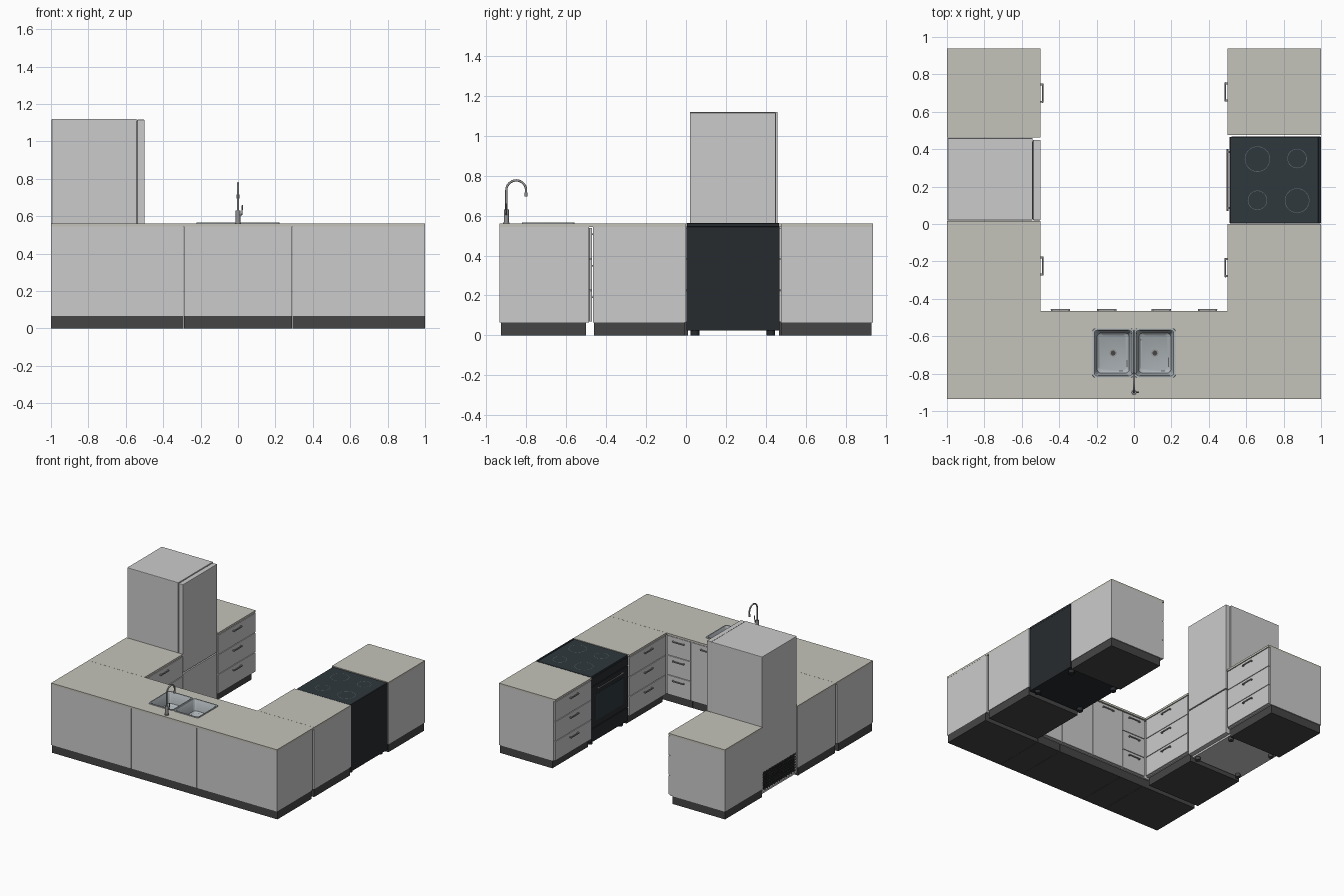
import bpy, bmesh, math

if "Cube" in bpy.data.objects:
    bpy.data.objects.remove(bpy.data.objects["Cube"])


def material(name, r, g, b):
    m = bpy.data.materials.new(name)
    m.diffuse_color = (r, g, b, 1)
    m.use_nodes = True
    m.node_tree.nodes["Principled BSDF"].inputs["Base Color"].default_value = m.diffuse_color
    return m


STONE = material("stone", 0.56, 0.55, 0.49)
KICK = material("kick", 0.06, 0.06, 0.06)
BLACK = material("black", 0.02, 0.024, 0.028)
GLASS = material("glass", 0.028, 0.04, 0.048)
RING = material("ring", 0.12, 0.14, 0.15)
STEEL = material("steel", 0.42, 0.46, 0.48)
METAL = material("metal", 0.3, 0.3, 0.3)


def finish(name, bm, mat=None, bevel=0, smooth=False):
    bmesh.ops.recalc_face_normals(bm, faces=bm.faces)
    me = bpy.data.meshes.new(name)
    bm.to_mesh(me)
    bm.free()
    ob = bpy.data.objects.new(name, me)
    bpy.context.collection.objects.link(ob)
    if mat:
        me.materials.append(mat)
    if bevel:
        mod = ob.modifiers.new("bevel", "BEVEL")
        mod.width, mod.segments = bevel, 2
    if smooth:
        bpy.ops.object.select_all(action='DESELECT')
        ob.select_set(True)
        bpy.context.view_layer.objects.active = ob
        bpy.ops.object.shade_smooth_by_angle(angle=math.radians(35))
    return ob


def box(name, xs, ys, zs, mat=None, bevel=0):
    bm = bmesh.new()
    bmesh.ops.create_cube(bm, size=1)
    for v in bm.verts:
        for i, (a, b) in enumerate((xs, ys, zs)):
            v.co[i] = (a + b) / 2 + v.co[i] * abs(b - a)
    return finish(name, bm, mat, bevel)


def cyl(name, x, y, z0, z1, r, mat=None, r2=None):
    bm = bmesh.new()
    bmesh.ops.create_cone(bm, cap_ends=True, segments=20, radius1=r,
                          radius2=r if r2 is None else r2, depth=z1 - z0)
    bmesh.ops.translate(bm, verts=bm.verts, vec=(x, y, (z0 + z1) / 2))
    return finish(name, bm, mat, smooth=True)


def tube(name, pts, r, mat):
    cu = bpy.data.curves.new(name, "CURVE")
    cu.dimensions = "3D"
    cu.bevel_depth, cu.bevel_resolution, cu.use_fill_caps = r, 3, True
    sp = cu.splines.new("POLY")
    sp.points.add(len(pts) - 1)
    for p, c in zip(sp.points, pts):
        p.co = (*c, 1)
    sp.use_smooth = True
    cu.materials.append(mat)
    ob = bpy.data.objects.new(name, cu)
    bpy.context.collection.objects.link(ob)
    return ob


def front(name, side, a, b, z0, z1):
    """Door or drawer front with a bar handle; side 0 = sink run, -1 / 1 = wings."""
    def place(n, u, d, z, mat, bev):
        # u runs along the front, d is the depth out of the carcass
        if side == 0:
            return box(n, u, (-0.485 + d[0], -0.485 + d[1]), z, mat, bev)
        return box(n, (side * (0.515 - d[0]), side * (0.515 - d[1])), u, z, mat, bev)
    g = 0.002
    place(name, (a + g, b - g), (0, 0.014), (z0 + g, z1 - g), None, 0.0015)
    c, hz = (a + b) / 2, z1 - 0.035
    place(name + "_handle", (c - 0.052, c + 0.052), (0.023, 0.03), (hz - 0.005, hz + 0.005), METAL, 0.002)
    for s in (-1, 1):
        place(name + "_handle_post", (c + s * 0.046 - 0.005, c + s * 0.046 + 0.005),
              (0.013, 0.024), (hz - 0.004, hz + 0.004), METAL, 0)


def drawers(name, side, a, b):
    h = (0.541 - 0.068) / 3
    for i in range(3):
        front(name, side, a, b, 0.068 + i * h, 0.068 + (i + 1) * h)


Z0, ZB, ZT = 0.065, 0.544, 0.56

# Sink run: five carcasses, plinths, one worktop
edges = [-1, -0.5, -0.29, 0.29, 0.5, 1]
for a, b in zip(edges, edges[1:]):
    body = box("base_cabinet", (a + 0.0008, b - 0.0008), (-0.935, -0.485), (Z0, ZB))
    box("plinth", (a + 0.0008, b - 0.0008), (-0.928, -0.5), (0, Z0), KICK)
    if a == -0.29:
        sink_cabinet = body
worktop = box("sink_worktop", (-1, 1), (-0.935, -0.466), (ZB, ZT), STONE)
cutter = box("sink_cutter", (-0.21, 0.21), (-0.811, -0.569), (0.45, 0.6))
cutter.hide_render = True
cutter.display_type = "WIRE"
for ob in (worktop, sink_cabinet):
    m = ob.modifiers.new("sink_hole", "BOOLEAN")
    m.operation, m.object, m.solver = "DIFFERENCE", cutter, "EXACT"
drawers("left_sink_drawer", 0, -0.497, -0.29)
drawers("right_sink_drawer", 0, 0.29, 0.497)
front("sink_door", 0, -0.29, 0, 0.068, 0.541)
front("sink_door", 0, 0, 0.29, 0.068, 0.541)

# Wing cabinets: three drawers facing the middle
for s, a, b in ((-1, -0.465, 0.016), (-1, 0.462, 0.937), (1, -0.465, -0.001), (1, 0.475, 0.937)):
    box("wing_cabinet", (s * 0.515, s), (a, b), (Z0, ZB))
    box("wing_plinth", (s * 0.532, s * 0.997), (a + 0.003, b - 0.007), (0, Z0), KICK)
    box("wing_worktop", (s * 0.5, s), (a, b), (ZB, ZT), STONE)
    drawers("wing_drawer", s, a, b)


# Double sink: lofted rounded rectangles
def ring(bm, cx, cy, hx, hy, r, z):
    vs = []
    for k, (sx, sy) in enumerate(((1, 1), (-1, 1), (-1, -1), (1, -1))):
        for j in range(5):
            t = math.pi / 2 * (k + j / 4)
            vs.append(bm.verts.new((cx + sx * (hx - r) + r * math.cos(t),
                                    cy + sy * (hy - r) + r * math.sin(t), z)))
    return vs


for s in (-1, 1):
    bm = bmesh.new()
    cx, cy = s * 0.1115, -0.69
    prof = [(0.111, 0.132, 0.018, 0.559), (0.110, 0.131, 0.018, 0.565), (0.101, 0.122, 0.016, 0.565),
            (0.097, 0.118, 0.016, 0.560), (0.086, 0.107, 0.022, 0.480), (0.074, 0.095, 0.022, 0.470)]
    loops = [ring(bm, cx, cy, *p) for p in prof]
    for l0, l1 in zip(loops, loops[1:]):
        for i in range(len(l0)):
            j = (i + 1) % len(l0)
            bm.faces.new((l0[i], l0[j], l1[j], l1[i]))
    bm.faces.new(loops[-1])
    finish("sink_basin", bm, STEEL, smooth=True)
    cyl("sink_drain", cx, cy, 0.469, 0.473, 0.02, METAL)
    cyl("drain_plug", cx, cy, 0.473, 0.475, 0.013, KICK)

# Faucet
fy = -0.9
cyl("faucet_base", 0, fy, ZT, 0.566, 0.016, METAL)
cyl("faucet_body", 0, fy, 0.566, 0.63, 0.0125, METAL)
arc = [(0, -0.8505 - 0.0495 * math.cos(math.pi * i / 16), 0.727 + 0.0495 * math.sin(math.pi * i / 16))
       for i in range(17)]
tube("faucet_spout", [(0, fy, 0.62)] + arc + [(0, -0.801, 0.7)], 0.006, METAL)
cyl("faucet_nozzle", 0, -0.801, 0.695, 0.715, 0.0075, METAL)
tube("faucet_lever", [(0.008, fy, 0.605), (0.02, fy, 0.608), (0.024, fy, 0.66)], 0.004, METAL)

# Fridge: body, two doors, feet and rear grille
box("fridge_body", (-0.996, -0.543), (0.02, 0.459), (0.19, 1.12), None, 0.003)
box("fridge_lower_body", (-0.975, -0.543), (0.02, 0.459), (0.025, 0.192))
for y in (0.02, 0.449):
    box("fridge_rear_side", (-0.996, -0.97), (y, y + 0.01), (0.025, 0.192))
box("fridge_rear_sill", (-0.996, -0.97), (0.021, 0.458), (0.025, 0.04))
box("fridge_grille_back", (-0.98, -0.976), (0.03, 0.449), (0.04, 0.19), BLACK)
for i in range(7):
    z = 0.05 + i * 0.0215
    box("grille_slat", (-0.996, -0.99), (0.03, 0.449), (z, z + 0.006), KICK)
for i in range(13):
    y = 0.05 + i * 0.0305
    box("grille_bar", (-0.994, -0.989), (y, y + 0.005), (0.04, 0.19), KICK)
for z0, z1 in ((0.035, 0.402), (0.41, 1.116)):
    box("fridge_door", (-0.539, -0.5), (0.02, 0.45), (z0, z1), None, 0.003)
box("fridge_seal", (-0.545, -0.537), (0.028, 0.442), (0.04, 1.11), KICK)
for x in (-0.95, -0.57):
    for y in (0.05, 0.425):
        cyl("fridge_foot", x, y, 0, 0.027, 0.018, KICK)

# Stove: body, glass hob, oven front
box("stove_body", (0.522, 0.998), (0.002, 0.468), (0.025, 0.546), BLACK, 0.002)
box("stove_hob", (0.515, 0.985), (0.004, 0.466), (0.546, 0.559), GLASS, 0.002)
box("stove_rear_trim", (0.985, 0.999), (0.004, 0.466), (0.544, 0.562), BLACK, 0.001)
box("stove_control_panel", (0.511, 0.523), (0.004, 0.466), (0.478, 0.545), BLACK, 0.001)
box("oven_door", (0.511, 0.523), (0.004, 0.466), (0.142, 0.473), BLACK, 0.002)
box("oven_window", (0.5095, 0.512), (0.06, 0.41), (0.19, 0.4), GLASS)
box("stove_drawer", (0.511, 0.523), (0.004, 0.466), (0.035, 0.137), BLACK, 0.002)
tube("oven_handle", [(0.5, 0.07, 0.445), (0.5, 0.4, 0.445)], 0.005, METAL)
for y in (0.085, 0.385):
    box("oven_handle_post", (0.5, 0.513), (y - 0.005, y + 0.005), (0.441, 0.449), METAL)
for x in (0.555, 0.955):
    for y in (0.045, 0.425):
        cyl("stove_foot", x, y, 0, 0.027, 0.022, BLACK)

# Burner outlines
for x, y, r in ((0.66, 0.347, 0.068), (0.872, 0.35, 0.052), (0.66, 0.127, 0.052), (0.872, 0.125, 0.066)):
    bm = bmesh.new()
    n = 40
    vs = [[bm.verts.new((x + q * math.cos(2 * math.pi * i / n), y + q * math.sin(2 * math.pi * i / n), 0.5597))
           for i in range(n)] for q in (r, r - 0.003)]
    for i in range(n):
        j = (i + 1) % n
        bm.faces.new((vs[0][i], vs[0][j], vs[1][j], vs[1][i]))
    finish("burner_ring", bm, RING)
